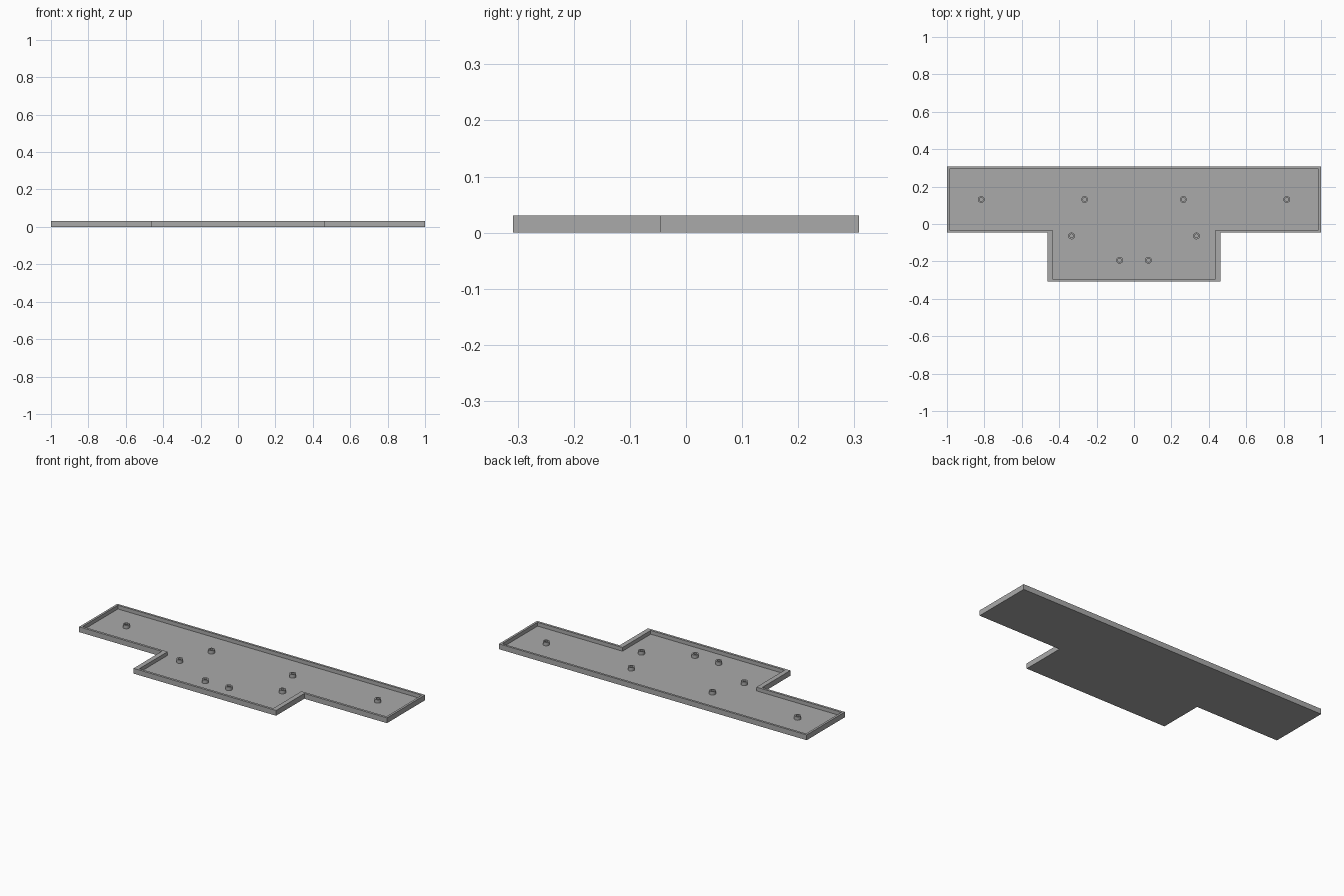
import bpy, bmesh, math

if "Cube" in bpy.data.objects:
    bpy.data.objects.remove(bpy.data.objects["Cube"])

HEIGHT, FLOOR, POST_TOP = 0.031, 0.009, 0.029

grey = bpy.data.materials.new("mid_grey")
grey.diffuse_color = (0.4, 0.4, 0.4, 1)
grey.use_nodes = True
grey.node_tree.nodes["Principled BSDF"].inputs["Base Color"].default_value = grey.diffuse_color


def finish(name, bm):
    bmesh.ops.recalc_face_normals(bm, faces=bm.faces)
    mesh = bpy.data.meshes.new(name)
    bm.to_mesh(mesh)
    bm.free()
    mesh.materials.append(grey)
    obj = bpy.data.objects.new(name, mesh)
    bpy.context.collection.objects.link(obj)
    return obj


def t_outline(half_top, half_stem, back, step, front):
    right = [(half_stem, front), (half_stem, step), (half_top, step), (half_top, back)]
    return right + [(-x, y) for x, y in reversed(right)]


def ring(bm, points, z):
    return [bm.verts.new((x, y, z)) for x, y in points]


def bridge(bm, a, b):
    n = len(a)
    for i in range(n):
        j = (i + 1) % n
        bm.faces.new((a[i], a[j], b[j], b[i]))


# T-shaped tray: underside, outer wall, rim, inner wall and floor
outer = t_outline(1.0, 0.463, 0.308, -0.046, -0.308)
inner = t_outline(0.987, 0.435, 0.295, -0.032, -0.294)
bm = bmesh.new()
loops = [ring(bm, outer, 0), ring(bm, outer, HEIGHT),
         ring(bm, inner, HEIGHT), ring(bm, inner, FLOOR)]
for a, b in zip(loops, loops[1:]):
    bridge(bm, a, b)
bm.faces.new(loops[0])
bm.faces.new(loops[-1])
finish("tray", bm)


# Hollow screw posts standing on the floor
def circle(r, n=32):
    return [(r * math.cos(2 * math.pi * i / n), r * math.sin(2 * math.pi * i / n))
            for i in range(n)]


def post(x, y):
    bm = bmesh.new()
    big, small = circle(0.018), circle(0.0095)
    rings = [ring(bm, big, FLOOR), ring(bm, big, POST_TOP),
             ring(bm, small, POST_TOP), ring(bm, small, FLOOR)]
    for a, b in zip(rings, rings[1:]):
        bridge(bm, a, b)
    obj = finish("screw_post", bm)
    obj.location = (x, y, 0)
    bpy.ops.object.select_all(action='DESELECT')
    obj.select_set(True)
    bpy.context.view_layer.objects.active = obj
    bpy.ops.object.shade_smooth_by_angle(angle=math.radians(30))


for x, y in [(0.817, 0.131), (0.264, 0.131), (0.334, -0.064), (0.077, -0.194)]:
    for side in (-1, 1):
        post(side * x, y)
